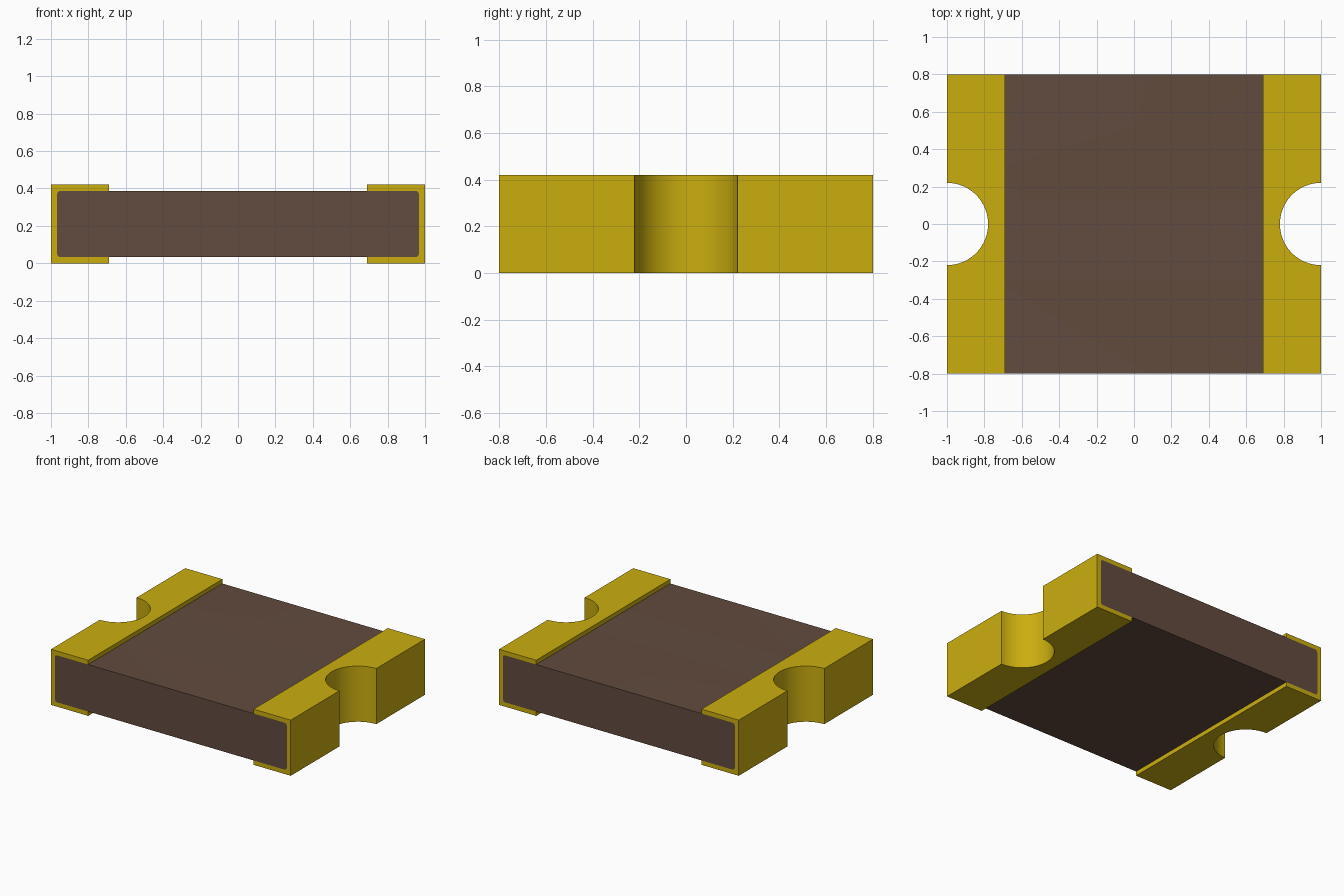
import bpy, bmesh, math

cube = bpy.data.objects.get("Cube")
if cube:
    bpy.data.objects.remove(cube, do_unlink=True)

HALF_Y, HEIGHT, PLATE = 0.80, 0.42, 0.033
NOTCH_R, CAP_X = 0.22, 0.69


def material(name, srgb):
    col = [((c / 255 + 0.055) / 1.055) ** 2.4 for c in srgb] + [1.0]
    m = bpy.data.materials.new(name)
    m.use_nodes = True
    m.diffuse_color = col
    bsdf = m.node_tree.nodes["Principled BSDF"]
    bsdf.inputs["Base Color"].default_value = col
    bsdf.inputs["Roughness"].default_value = 0.6
    return m


gold = material("gold plating", (203, 174, 15))
brown = material("brown ceramic", (98, 75, 62))


def prism(name, points, direction, mat):
    """Extrude a closed loop of 3D points along a direction."""
    bm = bmesh.new()
    face = bm.faces.new([bm.verts.new(p) for p in points])
    ext = bmesh.ops.extrude_face_region(bm, geom=[face])
    verts = [v for v in ext["geom"] if isinstance(v, bmesh.types.BMVert)]
    bmesh.ops.translate(bm, vec=direction, verts=verts)
    bmesh.ops.recalc_face_normals(bm, faces=bm.faces[:])
    me = bpy.data.meshes.new(name)
    bm.to_mesh(me)
    bm.free()
    me.materials.append(mat)
    ob = bpy.data.objects.new(name, me)
    bpy.context.collection.objects.link(ob)
    return ob


def subtract(target, cutter):
    """Cut one object from another and bake the result."""
    mod = target.modifiers.new("cut", "BOOLEAN")
    mod.operation, mod.solver, mod.object = "DIFFERENCE", "EXACT", cutter
    bpy.context.view_layer.objects.active = target
    bpy.ops.object.modifier_apply(modifier=mod.name)


def arc(cx, cy, r, a0, a1, n):
    return [(cx + r * math.cos(math.radians(a0 + (a1 - a0) * i / n)),
             cy + r * math.sin(math.radians(a0 + (a1 - a0) * i / n))) for i in range(n + 1)]


def core(name, half_y):
    """Rounded slab with a half-round recess in each end."""
    r, hx, z0, z1 = 0.018, 1 - PLATE, PLATE, HEIGHT - PLATE
    corners = [(hx - r, z1 - r, 0), (-hx + r, z1 - r, 90),
               (-hx + r, z0 + r, 180), (hx - r, z0 + r, 270)]
    outline = [p for x, z, a in corners for p in arc(x, z, r, a, a + 90, 5)]
    ob = prism(name, [(x, -half_y, z) for x, z in outline], (0, 2 * half_y, 0), brown)
    for side in (-1, 1):
        ring = arc(side, 0, NOTCH_R + PLATE, 0, 360, 64)[:-1]
        cutter = prism("recess_cutter", [(x, y, -0.2) for x, y in ring], (0, 0, 1), brown)
        subtract(ob, cutter)
        bpy.data.objects.remove(cutter, do_unlink=True)
    return ob


# Ceramic body, plus a longer copy that hollows the end caps
body = core("body", HALF_Y)
hollow = core("hollow_cutter", HALF_Y + 0.1)

# Plated end caps with half-round notches
parts = [body]
for side, name in ((-1, "right_terminal"), (1, "left_terminal")):
    outline = [(CAP_X, -HALF_Y), (1, -HALF_Y)]
    outline += arc(1, 0, NOTCH_R, 270, 90, 40)
    outline += [(1, HALF_Y), (CAP_X, HALF_Y)]
    cap = prism(name, [(side * x, y, 0) for x, y in outline], (0, 0, HEIGHT), gold)
    subtract(cap, hollow)
    cap.data.materials.clear()
    cap.data.materials.append(gold)
    for p in cap.data.polygons:
        p.material_index = 0
    parts.append(cap)
bpy.data.objects.remove(hollow, do_unlink=True)

# Smooth the curved walls, keep edges crisp
for ob in parts:
    bpy.ops.object.select_all(action="DESELECT")
    ob.select_set(True)
    bpy.context.view_layer.objects.active = ob
    bpy.ops.object.shade_smooth_by_angle(angle=math.radians(30))
